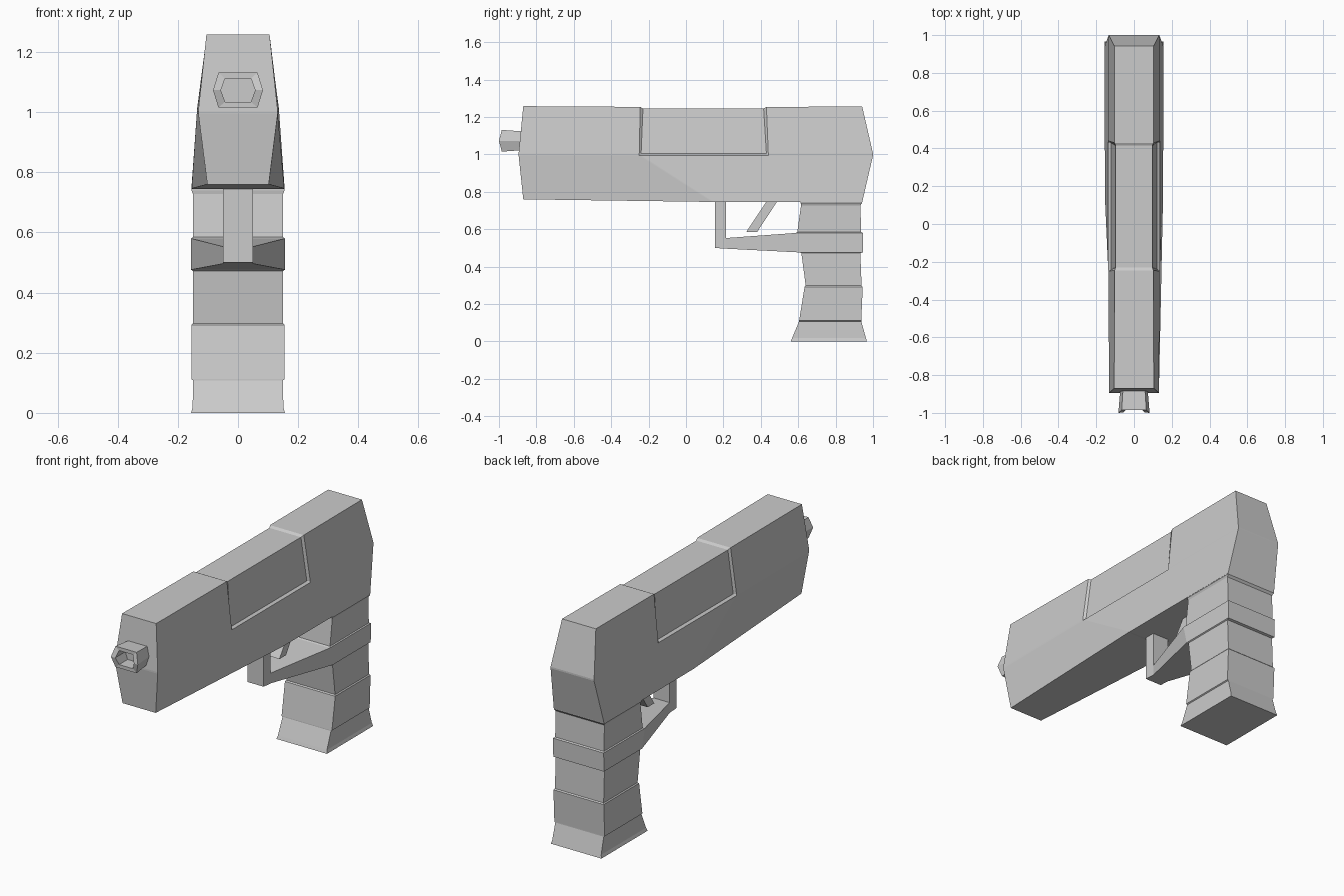
import bpy, bmesh


def loft(name, rings, caps=True, closed=False):
    """Skin a list of rings (even point count, mirrored halves) into one mesh."""
    bm = bmesh.new()
    vs = [[bm.verts.new(p) for p in r] for r in rings]
    n = len(vs[0])
    pairs = list(zip(vs, vs[1:]))
    if closed:
        pairs.append((vs[-1], vs[0]))
    for a, b in pairs:
        for i in range(n):
            j = (i + 1) % n
            bm.faces.new((a[i], a[j], b[j], b[i]))
    if caps and not closed:
        for r in (vs[0], vs[-1]):
            for i in range(n // 2 - 1):
                bm.faces.new((r[i], r[i + 1], r[n - 2 - i], r[n - 1 - i]))
    bmesh.ops.recalc_face_normals(bm, faces=bm.faces)
    me = bpy.data.meshes.new(name)
    bm.to_mesh(me)
    bm.free()
    ob = bpy.data.objects.new(name, me)
    bpy.context.collection.objects.link(ob)
    return ob


def mirrored(half):
    return half + [(-x, y, z) for x, y, z in reversed(half)]


# Slide: each section is (top, upper mid, lower mid, bottom) on the right side
def section(yt, ym, yb, wt, zt, wu, wm, wb, zb):
    return mirrored([(wt, yt, zt), (wu, ym, 1.004), (wm, ym, 0.995), (wb, yb, zb)])


loft("slide", [
    section(-0.87, -0.895, -0.87, 0.105, 1.258, 0.132, 0.132, 0.102, 0.76),
    section(-0.245, -0.25, 0.14, 0.103, 1.254, 0.136, 0.136, 0.154, 0.746),
    section(-0.23, -0.24, 0.15, 0.097, 1.246, 0.123, 0.137, 0.154, 0.745),
    section(0.415, 0.43, 0.43, 0.097, 1.246, 0.123, 0.137, 0.155, 0.745),
    section(0.43, 0.44, 0.44, 0.104, 1.254, 0.137, 0.137, 0.155, 0.745),
    section(0.942, 1.0, 0.942, 0.104, 1.256, 0.134, 0.134, 0.155, 0.744),
])


# Hollow hexagonal muzzle
def hexagon(w, flat, h, y_flat, y_mid, zc=1.073):
    return mirrored([(flat, y_flat, zc + h), (w, y_mid, zc), (flat, y_flat, zc - h)])


loft("muzzle", [
    hexagon(0.072, 0.058, 0.05, -0.87, -0.87),
    hexagon(0.083, 0.065, 0.058, -0.985, -1.0),
    hexagon(0.057, 0.043, 0.039, -0.985, -0.998),
    hexagon(0.057, 0.043, 0.039, -0.91, -0.91),
])

# Grip: (z, front y, back y, half width)
grip = [
    (0.0, 0.56, 0.967, 0.156), (0.018, 0.567, 0.962, 0.151),
    (0.108, 0.605, 0.937, 0.149), (0.112, 0.605, 0.937, 0.155),
    (0.292, 0.634, 0.945, 0.155), (0.298, 0.64, 0.939, 0.15),
    (0.472, 0.617, 0.932, 0.15), (0.476, 0.61, 0.945, 0.156),
    (0.58, 0.585, 0.947, 0.156), (0.584, 0.595, 0.937, 0.15),
    (0.728, 0.615, 0.932, 0.15), (0.74, 0.613, 0.942, 0.155),
    (0.76, 0.613, 0.942, 0.15),
]
loft("grip", [mirrored([(w, a, z), (w, b, z)]) for z, a, b, w in grip])


# Trigger guard: outer and inner path points with half width
guard = [
    ((0.155, 0.755), (0.215, 0.755), 0.05),
    ((0.155, 0.5), (0.215, 0.553), 0.05),
    ((0.215, 0.496), (0.2151, 0.553), 0.05),
    ((0.61, 0.476), (0.585, 0.58), 0.156),
]
loft("trigger_guard", [mirrored([(w, *o), (w, *i)]) for o, i, w in guard])

# Trigger
loft("trigger", [mirrored([(0.03, a, z), (0.03, b, z)])
                 for z, a, b in [(0.755, 0.435, 0.492), (0.585, 0.322, 0.38)]])
